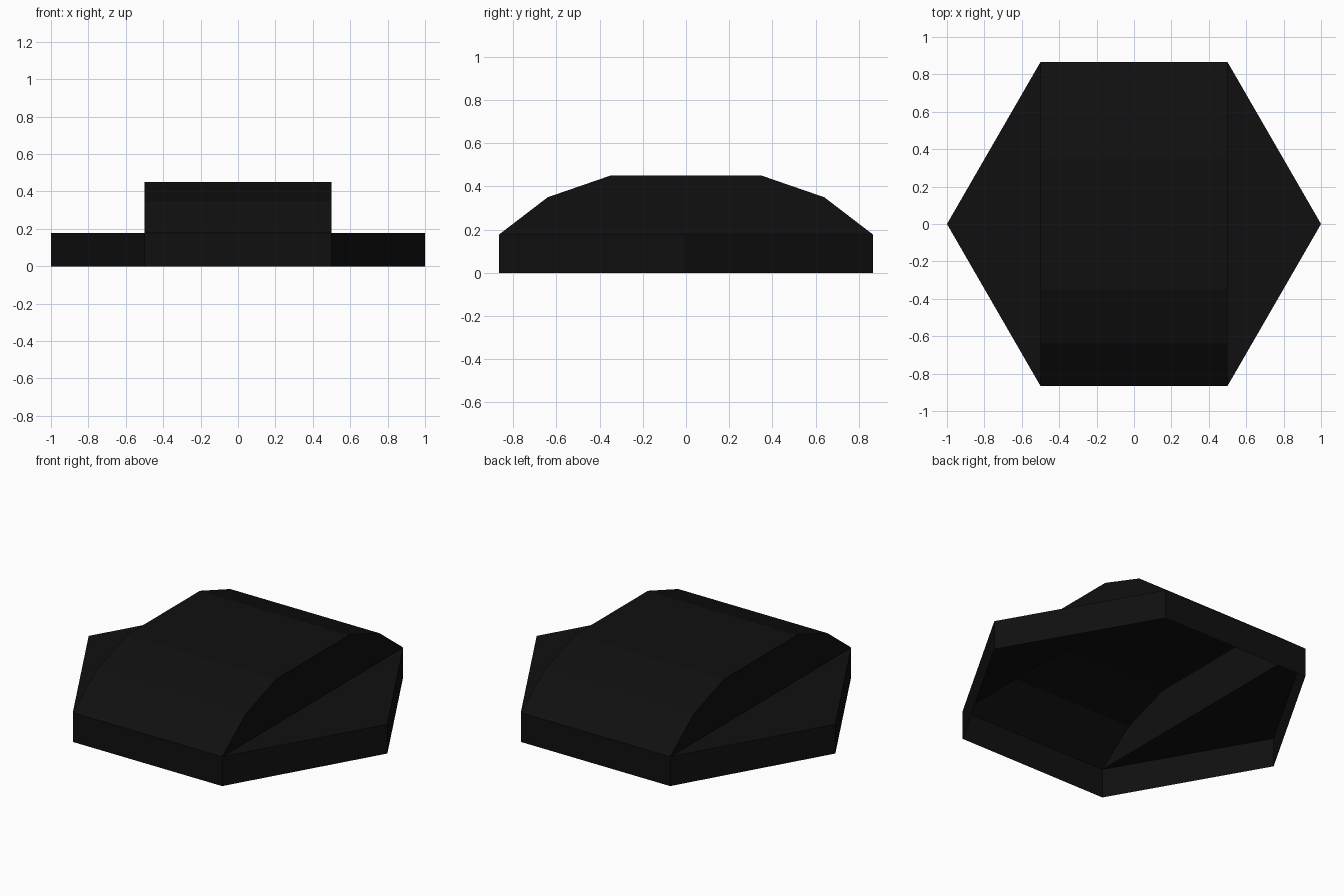
import bpy, math

if "Cube" in bpy.data.objects:
    bpy.data.objects.remove(bpy.data.objects["Cube"])

# One near-black paint for the whole shell
black = bpy.data.materials.new("matte black")
black.diffuse_color = (0.005, 0.005, 0.005, 1)
black.use_nodes = True
black.node_tree.nodes["Principled BSDF"].inputs["Base Color"].default_value = black.diffuse_color

RIM = 0.177                     # height of the hexagonal skirt
HALF = 0.5                      # half width of the raised arch
S = math.sqrt(3) / 2            # half depth of the hexagon


def part(name, verts, faces):
    mesh = bpy.data.meshes.new(name)
    mesh.from_pydata(verts, [], faces)
    mesh.materials.append(black)
    obj = bpy.data.objects.new(name, mesh)
    bpy.context.collection.objects.link(obj)
    return obj


# Hexagonal skirt: six walls, open underneath
ring = [(math.cos(i * math.pi / 3), math.sin(i * math.pi / 3)) for i in range(6)]
verts = [(x, y, z) for z in (0, RIM) for x, y in ring]
part("hexagonal_skirt", verts,
     [(i, (i + 1) % 6, (i + 1) % 6 + 6, i + 6) for i in range(6)])

# Faceted arch roof swept across x
half_profile = [(S, RIM), (0.64, 0.35), (0.35, 0.45)]
profile = [(-y, z) for y, z in half_profile] + half_profile[::-1]
n = len(profile)
verts = [(x, y, z) for x in (-HALF, HALF) for y, z in profile]
part("arch_roof", verts, [(i, i + n, i + n + 1, i + 1) for i in range(n - 1)])

# Upright arch ends and flat triangular decks on both sides
for side, label in ((-1, "left"), (1, "right")):
    order = list(range(n))
    part(label + "_arch_end", [(side * HALF, y, z) for y, z in profile],
         [order[::-1] if side > 0 else order])
    deck = [0, 1, 2] if side > 0 else [2, 1, 0]
    part(label + "_deck",
         [(side * HALF, -S, RIM), (side, 0, RIM), (side * HALF, S, RIM)], [deck])
